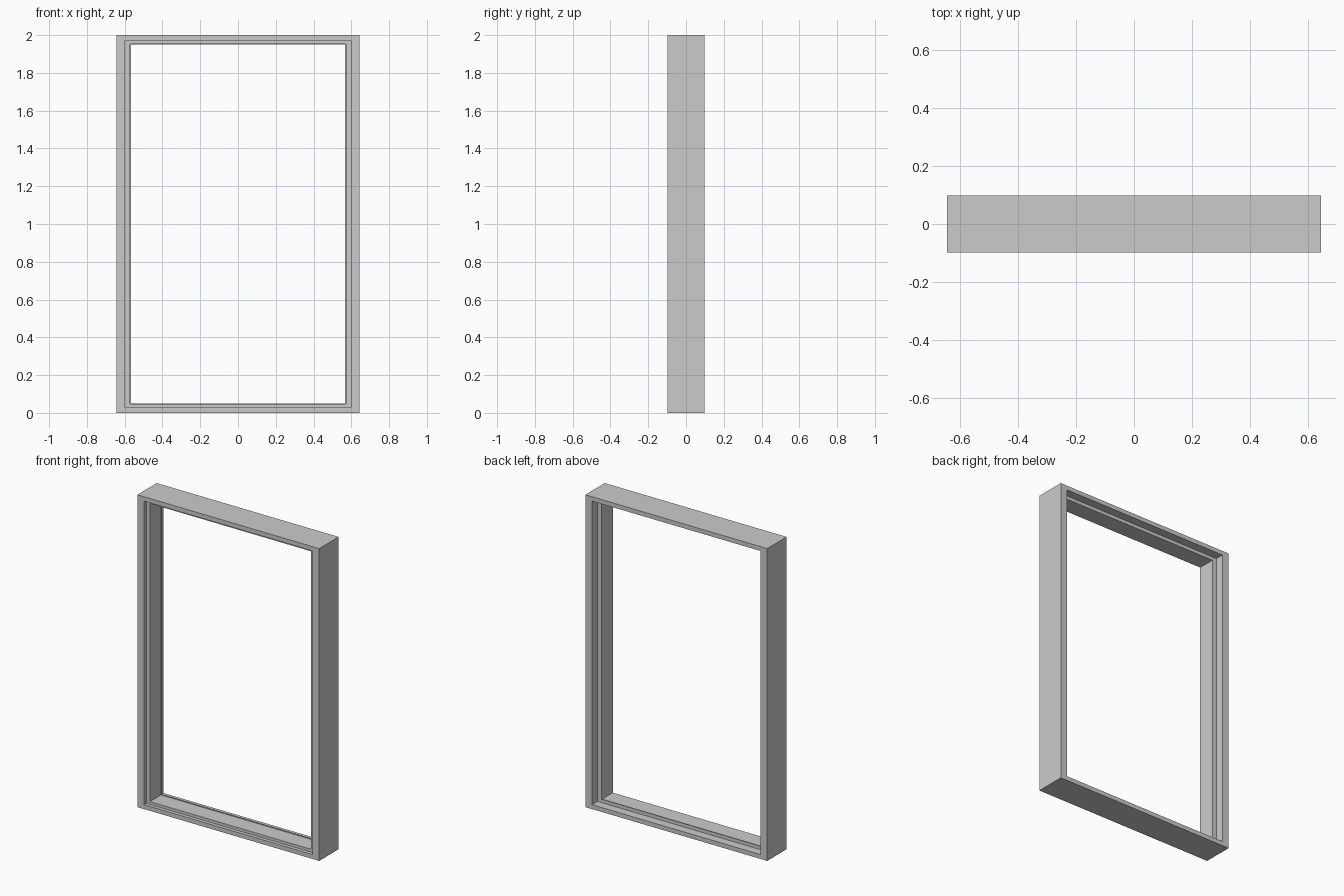
import bpy
import bmesh

if "Cube" in bpy.data.objects:
    bpy.data.objects.remove(bpy.data.objects["Cube"])


def sweep_frame(name, profile):
    """Sweep a closed profile of (half width, z inset, y) around the rectangle with mitred corners."""
    bm = bmesh.new()
    loops = []
    for w, inset, y in profile:
        lo, hi = inset, 2.0 - inset
        loops.append([bm.verts.new(p) for p in
                      ((-w, y, lo), (w, y, lo), (w, y, hi), (-w, y, hi))])
    for i, loop in enumerate(loops):
        nxt = loops[(i + 1) % len(loops)]
        for k in range(4):
            j = (k + 1) % 4
            bm.faces.new((loop[k], loop[j], nxt[j], nxt[k]))
    bmesh.ops.recalc_face_normals(bm, faces=bm.faces)
    mesh = bpy.data.meshes.new(name)
    bm.to_mesh(mesh)
    bm.free()
    obj = bpy.data.objects.new(name, mesh)
    bpy.context.collection.objects.link(obj)
    return obj


# Outer casing: full depth
sweep_frame("outer_frame", [
    (0.644, 0.0, -0.098), (0.597, 0.028, -0.098),
    (0.597, 0.028, 0.098), (0.644, 0.0, 0.098)])

# Inner frame: recessed on both sides, with a thin stop lip at the back
sweep_frame("inner_frame", [
    (0.597, 0.028, -0.075), (0.571, 0.046, -0.075),
    (0.571, 0.046, 0.036), (0.567, 0.05, 0.036),
    (0.567, 0.05, 0.043), (0.597, 0.028, 0.043)])
